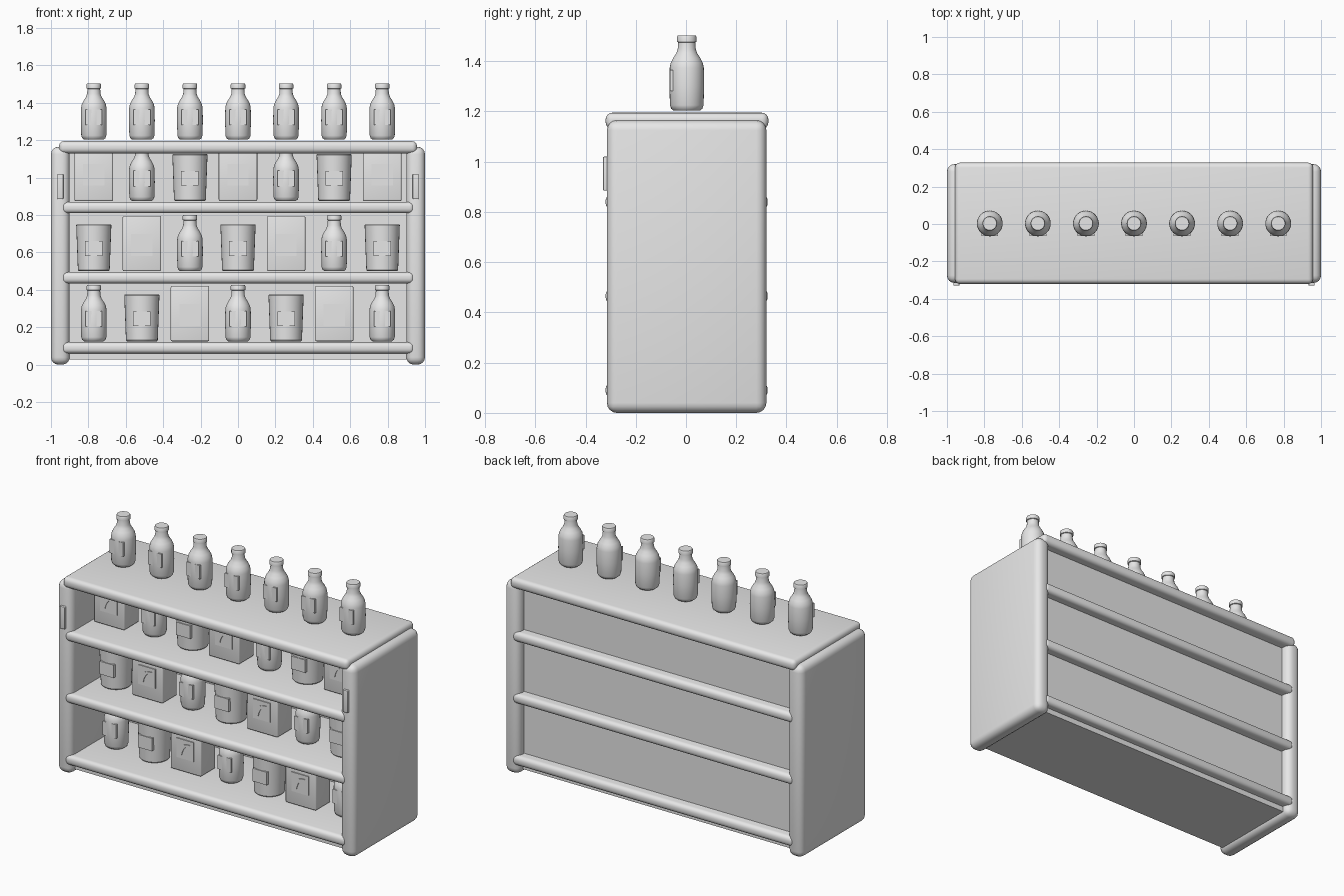
import bpy, bmesh, math
from mathutils import Vector

cube = bpy.data.objects.get("Cube")
if cube:
    bpy.data.objects.remove(cube, do_unlink=True)

grey = bpy.data.materials.new("plain_grey")
grey.diffuse_color = (0.8, 0.8, 0.8, 1)
grey.use_nodes = True
grey.node_tree.nodes["Principled BSDF"].inputs["Base Color"].default_value = (0.8, 0.8, 0.8, 1)


def finish(bm, name):
    """Turn a bmesh into a smooth mesh with sharp edges kept."""
    bmesh.ops.recalc_face_normals(bm, faces=bm.faces)
    me = bpy.data.meshes.new(name)
    bm.to_mesh(me)
    bm.free()
    me.materials.append(grey)
    me.shade_smooth()
    me.set_sharp_from_angle(angle=math.radians(35))
    return me


def add_box(bm, lo, hi, bevel=0.0, segments=4):
    lo, hi = Vector(lo), Vector(hi)
    part = bmesh.new()
    bmesh.ops.create_cube(part, size=1)
    for v in part.verts:
        v.co = (lo + hi) / 2 + v.co * (hi - lo)
    if bevel:
        bmesh.ops.bevel(part, geom=part.edges[:], offset=bevel, segments=segments,
                        profile=0.5, affect='EDGES', clamp_overlap=True)
    temp = bpy.data.meshes.new("temp")
    part.to_mesh(temp)
    part.free()
    bm.from_mesh(temp)
    bpy.data.meshes.remove(temp)


def add_lathe(bm, profile, steps=32):
    """Revolve radius/height pairs about z, closed on the axis."""
    pts = [(0, profile[0][1])] + profile + [(0, profile[-1][1])]
    verts = [bm.verts.new((r, 0, z)) for r, z in pts]
    edges = [bm.edges.new(pair) for pair in zip(verts, verts[1:])]
    bmesh.ops.spin(bm, geom=verts + edges, cent=(0, 0, 0), axis=(0, 0, 1),
                   angle=math.tau, steps=steps)
    bmesh.ops.remove_doubles(bm, verts=bm.verts, dist=0.0002)


def place(me, name, location=(0, 0, 0)):
    ob = bpy.data.objects.new(name, me)
    ob.location = location
    bpy.context.collection.objects.link(ob)
    return ob


def box_part(name, lo, hi, bevel=0.0):
    bm = bmesh.new()
    add_box(bm, lo, hi, bevel)
    return place(finish(bm, name), name)


# Cabinet: side panels with handles
for side, s in (("left", 1), ("right", -1)):
    xs = sorted((s * 0.9, s * 1.0))
    box_part(side + "_panel", (xs[0], -0.315, 0), (xs[1], 0.32, 1.165), 0.04)
    box_part(side + "_handle", (s * 0.95 - 0.016, -0.33, 0.885),
             (s * 0.95 + 0.016, -0.3, 1.02), 0.004)

# Cabinet: top, shelves, floor and back
box_part("top_board", (-0.957, -0.32, 1.13), (0.957, 0.328, 1.195), 0.026)
shelf_heights = (0.06, 0.435, 0.81)
for i, z in enumerate(shelf_heights):
    box_part(f"shelf_{i + 1}", (-0.942, -0.32, z), (0.942, 0.325, z + 0.06), 0.024)
box_part("floor_board", (-0.92, -0.275, 0.027), (0.92, 0.275, 0.08))
box_part("back_board", (-0.92, 0.24, 0.03), (0.92, 0.265, 1.16))

# Bottle with cap and flat front label
bm = bmesh.new()
add_lathe(bm, [(0.052, 0), (0.062, 0.008), (0.067, 0.022), (0.069, 0.1), (0.068, 0.17),
               (0.064, 0.19), (0.054, 0.21), (0.042, 0.228), (0.036, 0.245), (0.034, 0.272),
               (0.039, 0.274), (0.039, 0.294), (0.036, 0.3)])
add_box(bm, (-0.045, -0.067, 0.078), (0.045, -0.055, 0.162))
bottle = finish(bm, "bottle")

# Tapered tumbler with label
bm = bmesh.new()
add_lathe(bm, [(0.08, 0), (0.085, 0.006), (0.094, 0.246), (0.091, 0.25)])
add_box(bm, (-0.047, -0.094, 0.082), (0.047, -0.075, 0.16))
tumbler = finish(bm, "tumbler")

# Carton with square plate and raised crescent
bm = bmesh.new()
add_box(bm, (-0.103, -0.07, 0), (0.103, 0.07, 0.295), 0.008, 3)
add_box(bm, (-0.057, -0.076, 0.082), (0.057, -0.068, 0.198))


def arc(mid, n=8):
    a, b, m = Vector((0.036, 0.036)), Vector((-0.02, -0.036)), Vector(mid)
    return [a * (1 - t) ** 2 + m * 2 * t * (1 - t) + b * t * t
            for t in (k / n for k in range(n + 1))]


outline = arc((-0.045, 0.04)) + arc((-0.012, 0.018))[-2:0:-1]
face = bm.faces.new([bm.verts.new((p.x, -0.075, 0.14 + p.y)) for p in outline])
ext = bmesh.ops.extrude_face_region(bm, geom=[face])["geom"]
bmesh.ops.translate(bm, vec=(0, -0.006, 0),
                    verts=[e for e in ext if isinstance(e, bmesh.types.BMVert)])
carton = finish(bm, "carton")

# Stock: three kinds cycling along each shelf, bottles on top
kinds = (("bottle", bottle), ("tumbler", tumbler), ("carton", carton))
for col in range(7):
    x = (col - 3) * 0.257
    place(bottle, f"top_bottle_{col + 1}", (x, 0.003, 1.205 - 0.002))
    for row, z in enumerate(shelf_heights):
        name, me = kinds[(col + (0, 1, 2)[row]) % 3]
        place(me, f"{name}_{row + 1}_{col + 1}", (x, -0.065, z + 0.065))
